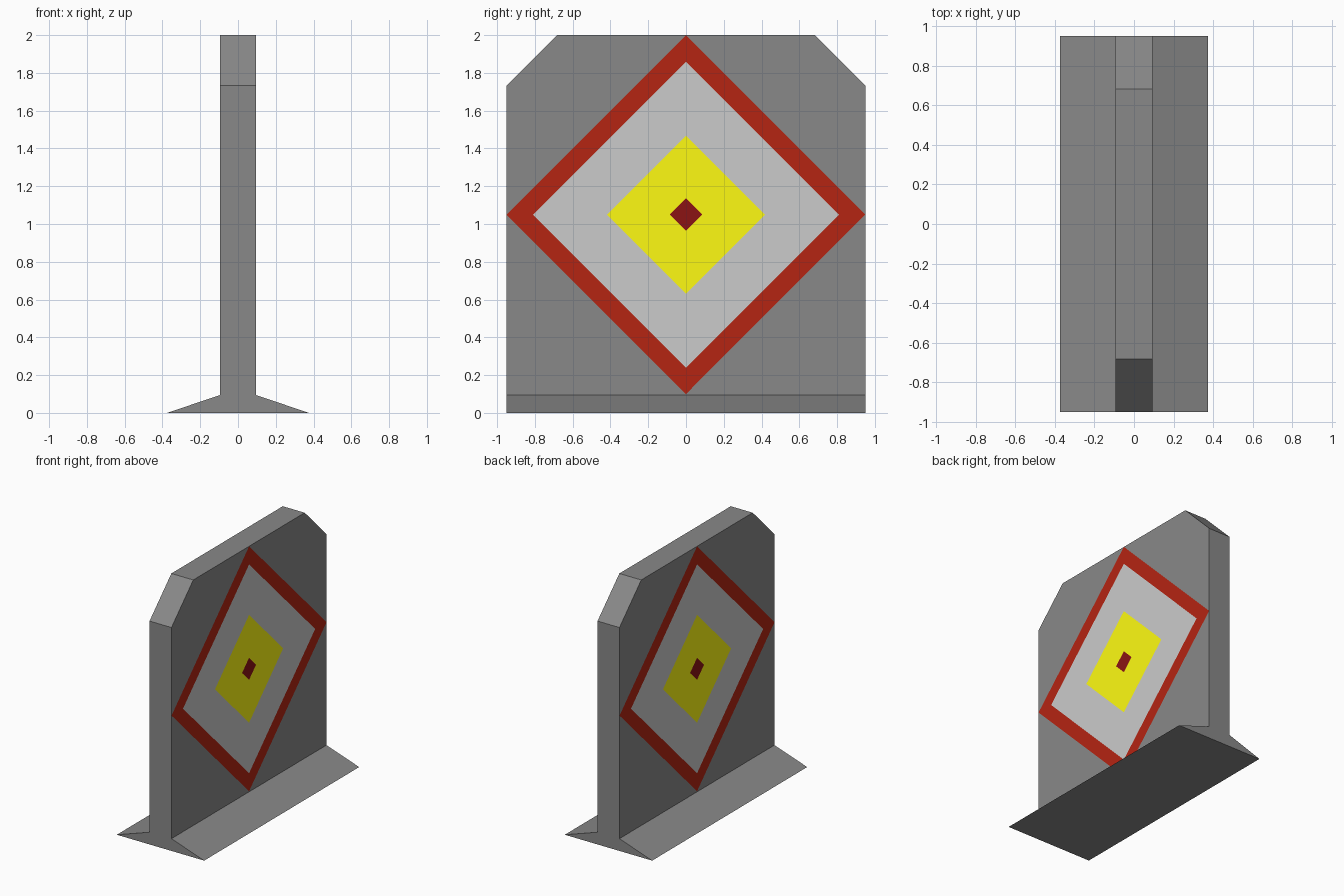
import bpy, bmesh
from mathutils import Vector

if "Cube" in bpy.data.objects:
    bpy.data.objects.remove(bpy.data.objects["Cube"])

HALF_LEN, HALF_THICK, HALF_FOOT = 0.95, 0.094, 0.375
FOOT_TOP, HEIGHT, CORNER = 0.095, 2.0, 0.267
CENTRE_Z = 1.05


def material(name, rgb):
    mat = bpy.data.materials.new(name)
    mat.diffuse_color = (*rgb, 1.0)
    mat.use_nodes = True
    mat.node_tree.nodes["Principled BSDF"].inputs["Base Color"].default_value = mat.diffuse_color
    return mat


def finish(bm, name, mat):
    bmesh.ops.recalc_face_normals(bm, faces=bm.faces)
    mesh = bpy.data.meshes.new(name)
    bm.to_mesh(mesh)
    bm.free()
    mesh.materials.append(mat)
    obj = bpy.data.objects.new(name, mesh)
    bpy.context.collection.objects.link(obj)
    return obj


# Wall and flared foot: one cross-section extruded along y, top corners cut off
def barrier():
    half = [(HALF_FOOT, 0), (HALF_THICK, FOOT_TOP), (HALF_THICK, HEIGHT)]
    profile = half + [(-x, z) for x, z in reversed(half)]
    bm = bmesh.new()
    face = bm.faces.new([bm.verts.new((x, -HALF_LEN, z)) for x, z in profile])
    ext = bmesh.ops.extrude_face_region(bm, geom=[face], use_keep_orig=True)
    moved = [v for v in ext["geom"] if isinstance(v, bmesh.types.BMVert)]
    bmesh.ops.translate(bm, verts=moved, vec=(0, 2 * HALF_LEN, 0))
    for side in (-1, 1):
        cut = bmesh.ops.bisect_plane(
            bm, geom=bm.verts[:] + bm.edges[:] + bm.faces[:], clear_outer=True,
            plane_co=Vector((0, side * HALF_LEN, HEIGHT - CORNER)),
            plane_no=Vector((0, side, 1)))
        edges = [e for e in cut["geom_cut"] if isinstance(e, bmesh.types.BMEdge)]
        bmesh.ops.edgeloop_fill(bm, edges=edges)
    return finish(bm, "barrier_wall", material("dark_grey", (0.248,) * 3))


# Flat diamond band lying on both wall faces; inner = 0 makes a solid diamond
def diamond(name, outer, inner, mat):
    bm = bmesh.new()
    for side in (-1, 1):
        x = side * (HALF_THICK + 0.001)

        def ring(r):
            return [bm.verts.new((x, a * r, CENTRE_Z + b * r))
                    for a, b in ((side, 0), (0, 1), (-side, 0), (0, -1))]

        out = ring(outer)
        if inner:
            inn = ring(inner)
            for i in range(4):
                j = (i + 1) % 4
                bm.faces.new((out[i], out[j], inn[j], inn[i]))
        else:
            bm.faces.new(out)
    for f in bm.faces:
        f.normal_update()
        if f.normal.x * f.calc_center_median().x < 0:
            f.normal_flip()
    mesh = bpy.data.meshes.new(name)
    bm.to_mesh(mesh)
    bm.free()
    mesh.materials.append(mat)
    bpy.context.collection.objects.link(bpy.data.objects.new(name, mesh))


barrier()

# Target bands from the outside in
bands = [
    ("target_border", 0.95, (0.46, 0.018, 0.006)),
    ("target_white_band", 0.81, (0.8, 0.8, 0.8)),
    ("target_yellow_band", 0.418, (1.0, 0.97, 0.006)),
    ("target_bullseye", 0.086, (0.258, 0.007, 0.007)),
]
for i, (name, outer, rgb) in enumerate(bands):
    inner = bands[i + 1][1] if i + 1 < len(bands) else 0
    diamond(name, outer, inner, material(name + "_colour", rgb))
